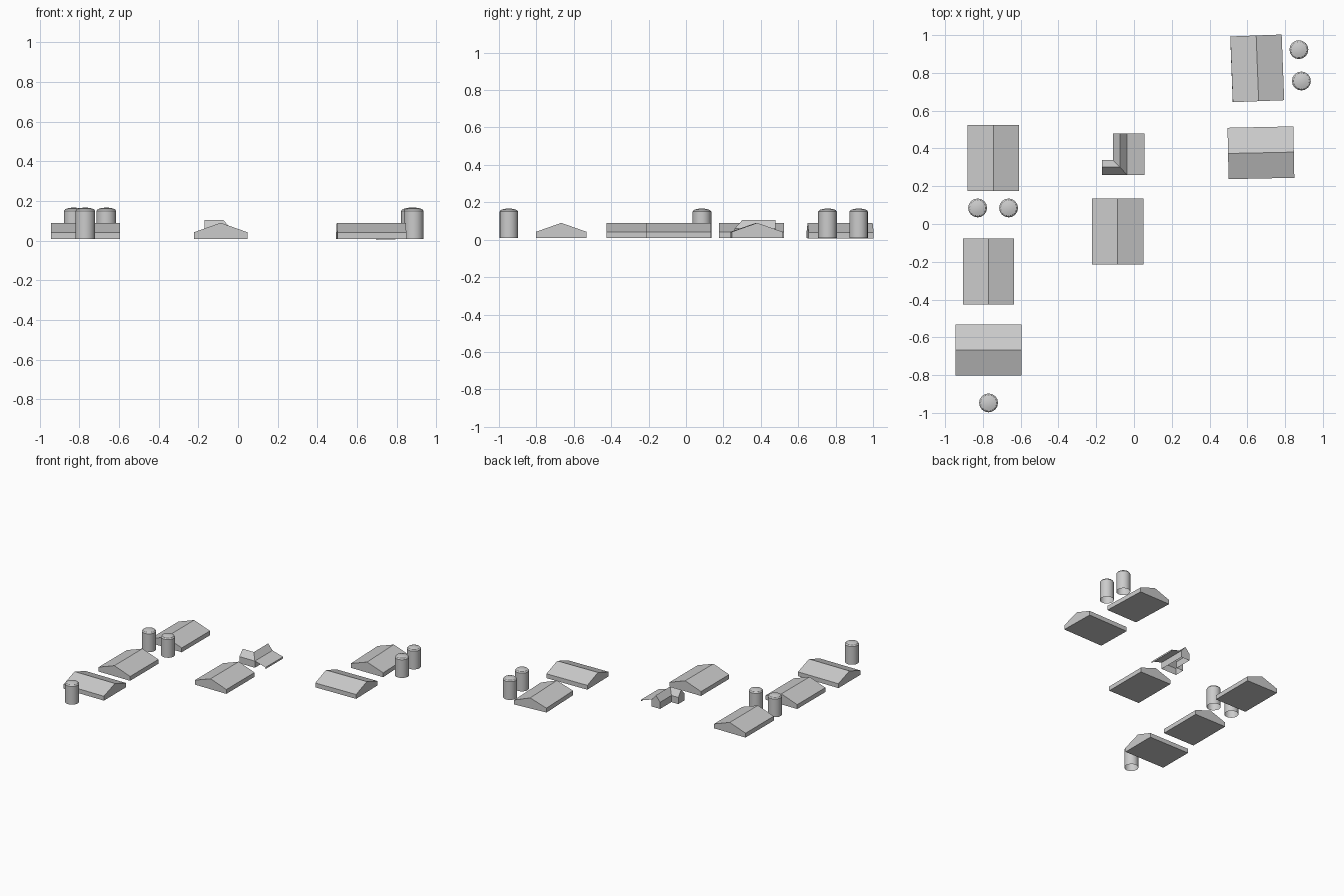
import bpy, math
from math import radians, sin, cos, pi

if "Cube" in bpy.data.objects:
    bpy.data.objects.remove(bpy.data.objects["Cube"])

Z0 = 0.008  # underside of the buildings


def make(name, verts, faces, loc=(0, 0, 0), rot=(0, 0, 0)):
    me = bpy.data.meshes.new(name)
    me.from_pydata(verts, [], faces)
    me.update()
    ob = bpy.data.objects.new(name, me)
    ob.location, ob.rotation_euler = loc, rot
    bpy.context.collection.objects.link(ob)
    return ob


# Gabled barn: closed pentagon profile extruded along its ridge
def barn(name, x, y, turn=0, roll=0):
    w, l = 0.136, 0.174
    prof = [(-w, 0), (w, 0), (w, 0.034), (0, 0.082), (-w, 0.034)]
    verts = [(px, s * l, pz) for s in (-1, 1) for px, pz in prof]
    faces = [(0, 1, 2, 3, 4), (9, 8, 7, 6, 5)]
    faces += [(i, i + 5, (i + 1) % 5 + 5, (i + 1) % 5) for i in range(5)]
    make(name, verts, faces, (x, y, Z0), (0, radians(roll), radians(turn)))


# Silo: open-bottomed cylinder with a low domed cap
def silo(name, x, y, n=16):
    prof = [(0.05, 0), (0.05, 0.142), (0.043, 0.151), (0.024, 0.157)]
    verts = [(r * cos(2 * pi * i / n), r * sin(2 * pi * i / n), z)
             for r, z in prof for i in range(n)]
    verts.append((0, 0, 0.159))
    faces = []
    for k in range(len(prof) - 1):
        for i in range(n):
            j = (i + 1) % n
            faces.append((k * n + i, k * n + j, k * n + n + j, k * n + n + i))
    top = (len(prof) - 1) * n
    faces += [(top + i, top + (i + 1) % n, len(verts) - 1) for i in range(n)]
    ob = make(name, verts, faces, (x, y, Z0))
    bpy.context.view_layer.objects.active = ob
    ob.select_set(True)
    bpy.ops.object.shade_smooth_by_angle(angle=radians(24))
    ob.select_set(False)


barns = [(-0.745, 0.35, 0, 0), (-0.77, -0.251, 0, 0), (-0.77, -0.667, 90, 0),
         (-0.087, -0.04, 0, 0), (0.652, 0.824, 2.2, 1), (0.672, 0.377, 91.2, 0)]
for i, b in enumerate(barns):
    barn(f"barn_{i + 1}", *b)

silos = [(-0.828, 0.085), (-0.664, 0.085), (-0.77, -0.947),
         (0.873, 0.923), (0.886, 0.757)]
for i, s in enumerate(silos):
    silo(f"silo_{i + 1}", *s)

# Farmhouse: L-shaped plan, gabled wings meeting at a hip and a valley
xw, xi, xr, xe = -0.17, -0.111, -0.074, -0.037
ys, yr, yi, yn = 0.26, 0.301, 0.338, 0.478
eave, ridge = 0.06, 0.105
plan = [(xw, ys), (xe, ys), (xe, yn), (xi, yn), (xi, yi), (xw, yi)]
verts = [(x, y, Z0) for x, y in plan] + [(x, y, eave) for x, y in plan]
verts += [(xw, yr, ridge), (xr, yr, ridge), (xr, yn, ridge)]  # 12, 13, 14
walls = [(i, (i + 1) % 6, (i + 1) % 6 + 6, i + 6) for i in range(6)]
roof = [(6, 7, 13, 12), (7, 8, 14, 13), (9, 10, 13, 14), (10, 11, 12, 13),
        (8, 9, 14), (11, 6, 12)]
make("farmhouse", verts, walls + roof)

# Porch roof: thin sheet with a short turned-down lip
sheet = [(xe, eave), (0.055, 0.035), (0.055, 0.022)]
verts = [(x, y, z) for y in (ys, yn) for x, z in sheet]
make("porch_roof", verts, [(0, 1, 4, 3), (1, 2, 5, 4)])
